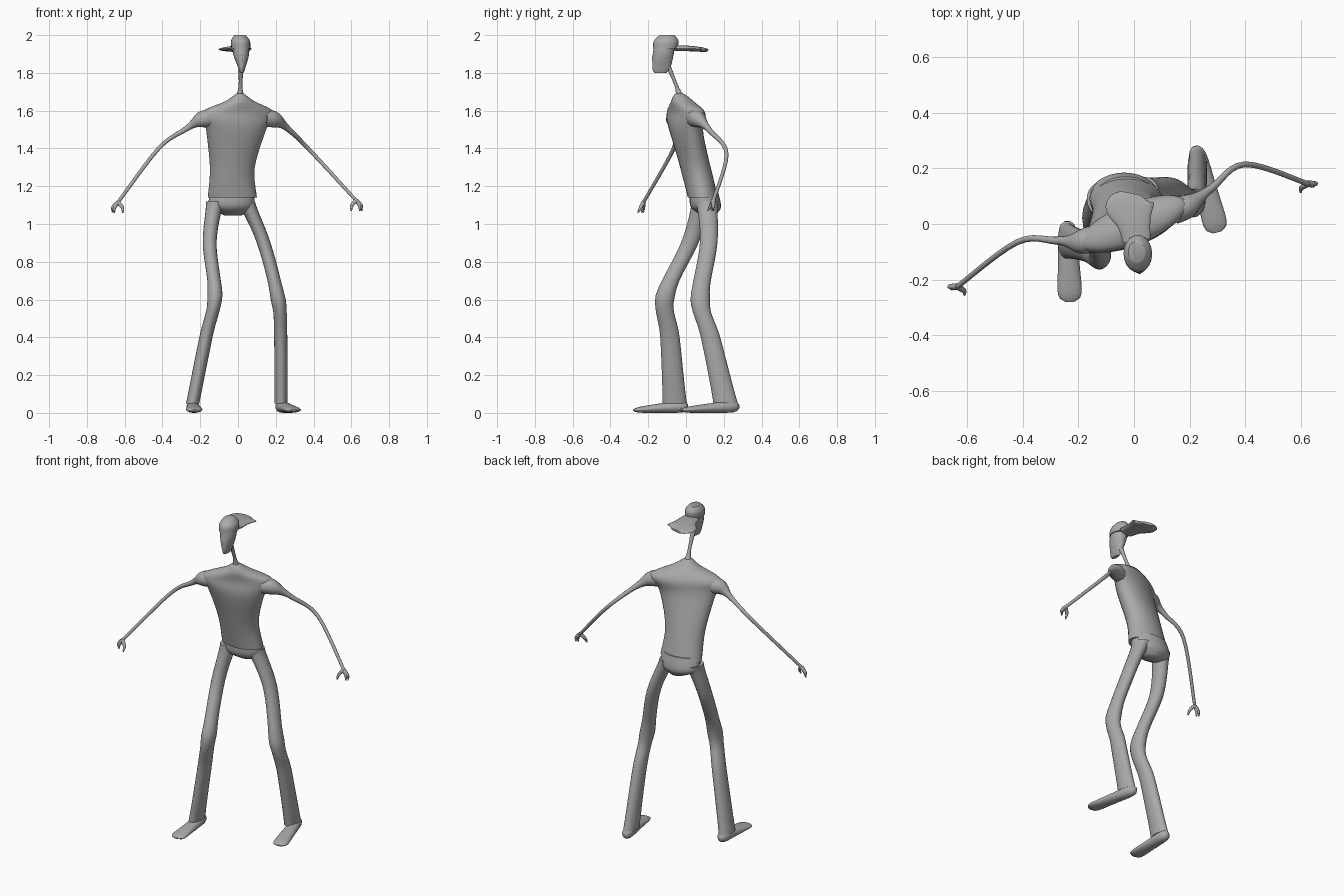
import bpy
import bmesh
import math
from mathutils import Vector

cube = bpy.data.objects.get("Cube")
if cube:
    bpy.data.objects.remove(cube, do_unlink=True)

# One plain clay colour for the whole figure
clay = bpy.data.materials.new("clay_grey")
clay.use_nodes = True
clay.diffuse_color = (.4, .4, .4, 1)
clay_shader = clay.node_tree.nodes["Principled BSDF"]
clay_shader.inputs["Base Color"].default_value = clay.diffuse_color


def smooth_path(stations, steps):
    """Catmull-Rom interpolation through the stations."""
    last = len(stations) - 1
    result = []
    for i in range(last):
        before = stations[max(i - 1, 0)]
        start, end = stations[i], stations[i + 1]
        after = stations[min(i + 2, last)]
        for step in range(steps):
            t = step / steps
            result.append([
                b + .5 * t * ((c - a) + t * ((2 * a - 5 * b + 4 * c - d)
                                             + t * (3 * (b - c) + d - a)))
                for a, b, c, d in zip(before, start, end, after)])
    result.append(stations[last])
    return result


def loft(name, stations, shape, level=False, twist=0, sides=20, steps=5):
    """Skin elliptical sections along a path of (x, y, z, size) stations.

    shape(t, size) gives the half width and half depth at fraction t.
    Level sections stay horizontal; the others turn to follow the path."""
    path = smooth_path(stations, steps)
    centres = [Vector(p[:3]) for p in path]
    last = len(path) - 1
    bm = bmesh.new()
    rings = []
    for i, centre in enumerate(centres):
        t = i / last
        width, depth = shape(t, path[i][-1])
        if level:
            yaw = math.radians(twist) * min(1, 2 * t)
            across = Vector((math.cos(yaw), math.sin(yaw), 0))
            along = Vector((-math.sin(yaw), math.cos(yaw), 0))
        else:
            tangent = centres[min(i + 1, last)] - centres[max(i - 1, 0)]
            across = tangent.cross(Vector((0, 0, 1))).normalized()
            along = across.cross(tangent).normalized()
        ring = []
        for s in range(sides):
            angle = math.tau * s / sides
            offset = across * width * math.cos(angle) + along * depth * math.sin(angle)
            ring.append(bm.verts.new(centre + offset))
        rings.append(ring)
    for lower, upper in zip(rings, rings[1:]):
        for s in range(sides):
            n = (s + 1) % sides
            bm.faces.new((lower[s], lower[n], upper[n], upper[s]))
    bm.faces.new(rings[0])
    bm.faces.new(rings[-1])
    bmesh.ops.recalc_face_normals(bm, faces=bm.faces)
    mesh = bpy.data.meshes.new(name)
    bm.to_mesh(mesh)
    bm.free()
    mesh.materials.append(clay)
    obj = bpy.data.objects.new(name, mesh)
    bpy.context.collection.objects.link(obj)
    bpy.ops.object.select_all(action='DESELECT')
    obj.select_set(True)
    bpy.context.view_layer.objects.active = obj
    bpy.ops.object.shade_smooth_by_angle(angle=math.radians(50))


def leg_shape(t, size):
    """Even trouser tube, fuller at the hip, a ridge at the knee, flared hem."""
    knee_ridge = .005 * math.exp(-((t - .5) * 20) ** 2)
    width = .035 + .015 * (1 - t) ** 8 + knee_ridge
    return width, width + .01 + .02 * t ** 4


def arm_shape(t, size):
    """Loose short sleeve closing quickly onto a very thin arm."""
    radius = .014 - .005 * t + .033 / (1 + (3 * t) ** 6)
    return radius, radius


def shoe_shape(t, size):
    """Rounded sole outline, widening and flattening toward the toe."""
    rounding = math.sqrt(max(1 - abs(2 * t - 1) ** 5, .1))
    return (.034 + .018 * t ** 2) * rounding, (.038 - .026 * t) * rounding


def round_shape(t, size):
    return size, size


# Shirt: level hem, twisting toward the shoulders
loft("shirt", [
    (-.03, .09, 1.14, .13),
    (-.03, .05, 1.3, .12),
    (-.01, 0, 1.5, .165),
    (0, 0, 1.59, .205),
    (.01, -.02, 1.65, .08),
    (.01, -.035, 1.69, .02),
], lambda t, size: (size, .08 - .06 * t ** 4), level=True, twist=22, sides=32)

# Neck
loft("neck", [
    (.01, -.03, 1.67, .025),
    (.013, -.05, 1.73, .01),
    (.017, -.1, 1.85, .015),
], round_shape, level=True)

# Head: long wedge face narrowing to the chin
loft("head", [
    (.02, -.135, 1.8, .01),
    (.02, -.13, 1.83, .02),
    (.017, -.12, 1.9, .042),
    (.015, -.11, 1.97, .042),
], lambda t, size: (size, .056 - .026 * (1 - t) ** 3), level=True)
loft("nose", [(.02, -.16, 1.92), (.02, -.165, 1.84)],
     lambda t, size: (.01, .008 + .01 * math.sin(math.pi * t)), level=True, sides=10)

# Cap with its brim turned to the back
loft("cap_crown", [
    (.015, -.11, 1.93, .05),
    (.013, -.105, 1.97, .05),
    (.01, -.1, 2, .03),
], lambda t, size: (size, 1.3 * size), level=True)
loft("cap_brim", [
    (.01, -.06, 1.93, .05),
    (0, 0, 1.93, .06),
    (-.015, .07, 1.925, .088),
    (-.01, .11, 1.92, .04),
], lambda t, size: (size, .015 - .007 * t ** 3))

# Trousers: seat and two separately posed legs
loft("trouser_seat", [
    (-.025, .12, 1.045, .045),
    (-.035, .105, 1.09, .12),
    (-.03, .095, 1.17, .112),
], lambda t, size: (size, .6 * size + .008), level=True, sides=28)

leg_paths = {
    "right": [(-.12, .09, 1.12), (-.15, .02, .9), (-.122, -.11, .62),
              (-.17, -.085, .4), (-.24, -.06, .05)],
    "left": [(.04, .11, 1.12), (.136, .12, .9), (.213, .075, .6),
             (.226, .13, .4), (.228, .21, .05)],
}
# Shoes run from heel to toe, flat and widest near the toes
shoe_paths = {
    "right": [(-.24, .01, .036), (-.23, -.28, .014)],
    "left": [(.22, .28, .036), (.3, -.03, .014)],
}
# Arms run from inside the shoulder to the palm
arm_paths = {
    "right": [(-.14, -.05, 1.56), (-.2, -.065, 1.55), (-.28, -.06, 1.5),
              (-.42, -.065, 1.4), (-.635, -.225, 1.115)],
    "left": [(.14, .045, 1.56), (.2, .07, 1.55), (.28, .13, 1.49),
             (.4, .215, 1.37), (.625, .145, 1.125)],
}

for side, outward in (("right", -1), ("left", 1)):
    loft(side + "_leg", leg_paths[side], leg_shape, level=True, steps=7)
    loft(side + "_shoe", shoe_paths[side], shoe_shape, steps=14)
    loft(side + "_arm", arm_paths[side], arm_shape, sides=12, steps=6)
    # Hand: hooked fingers and an opposed thumb growing from the palm
    palm = Vector(arm_paths[side][-1])
    for part, reach, forward in (("outer_finger", .03, 0),
                                 ("inner_finger", .02, -.01),
                                 ("thumb", -.025, -.03)):
        tip = palm + Vector((outward * reach, forward, -.055))
        knuckle = palm.lerp(tip, .5) + Vector((outward * reach * .4, 0, 0))
        loft(side + "_" + part, [(*palm, .012), (*knuckle, .009), (*tip, .004)],
             round_shape, sides=8)
